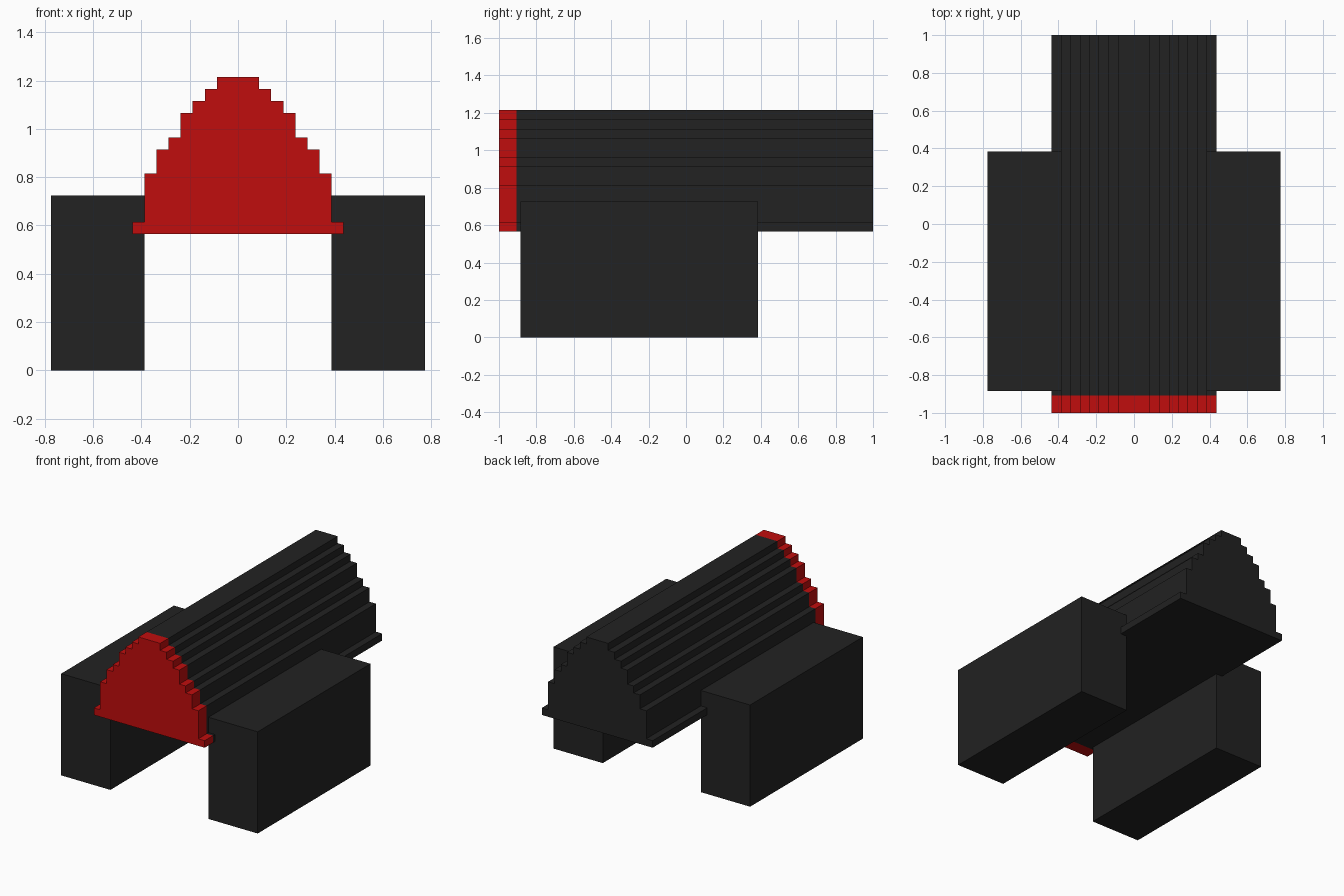
import bpy
import bmesh

cube = bpy.data.objects.get("Cube")
if cube:
    bpy.data.objects.remove(cube, do_unlink=True)


def make_material(name, color):
    mat = bpy.data.materials.new(name)
    mat.use_nodes = True
    mat.diffuse_color = color
    mat.node_tree.nodes["Principled BSDF"].inputs["Base Color"].default_value = color
    return mat


black = make_material("charcoal black", (0.016, 0.016, 0.016, 1))
red = make_material("bright red", (0.53, 0.004, 0.004, 1))


def extrude_profile(name, outline, y0, y1, mat):
    """Extrude an x/z outline from y0 to y1."""
    bm = bmesh.new()
    face = bm.faces.new([bm.verts.new((x, y0, z)) for x, z in outline])
    moved = bmesh.ops.extrude_face_region(bm, geom=[face])["geom"]
    verts = [v for v in moved if isinstance(v, bmesh.types.BMVert)]
    bmesh.ops.translate(bm, verts=verts, vec=(0, y1 - y0, 0))
    bmesh.ops.recalc_face_normals(bm, faces=bm.faces)
    mesh = bpy.data.meshes.new(name)
    bm.to_mesh(mesh)
    bm.free()
    mesh.materials.append(mat)
    obj = bpy.data.objects.new(name, mesh)
    bpy.context.collection.objects.link(obj)
    return obj


# Stepped arch: half width and top height of each tier, bottom to top
BASE = 0.565
TIERS = [(0.437, 0.615), (0.387, 0.815), (0.337, 0.915), (0.287, 0.965),
         (0.238, 1.065), (0.188, 1.115), (0.137, 1.165), (0.086, 1.215)]
right_half = []
bottom = BASE
for half_width, top in TIERS:
    right_half += [(half_width, bottom), (half_width, top)]
    bottom = top
arch = right_half + [(-x, z) for x, z in reversed(right_half)]

# Long slide with a red front cap
extrude_profile("slide_body", arch, -0.907, 1.0, black)
extrude_profile("slide_front_cap", arch, -1.0, -0.907, red)

# Side blocks
for side, s in (("left", 1), ("right", -1)):
    block = [(s * 0.387, 0), (s * 0.775, 0), (s * 0.775, 0.725), (s * 0.387, 0.725)]
    extrude_profile(side + "_side_block", block, -0.885, 0.385, black)
